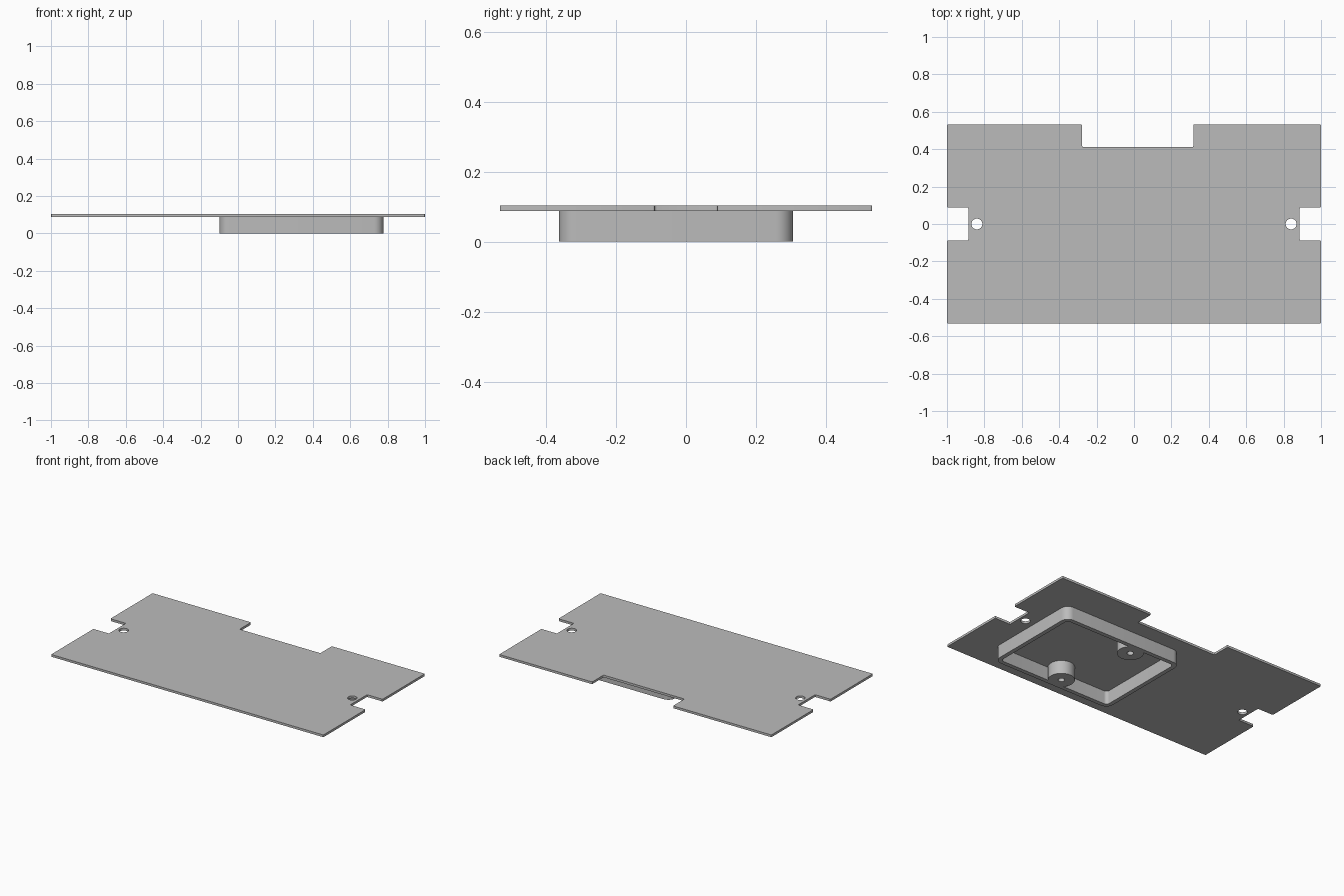
import bpy, bmesh
from math import pi, sin, cos, tau, radians
from mathutils import Vector

cube = bpy.data.objects.get("Cube")
if cube:
    bpy.data.objects.remove(cube, do_unlink=True)

grey = bpy.data.materials.new("plain_grey")
grey.use_nodes = True
grey.diffuse_color = (0.5, 0.5, 0.5, 1)
grey.node_tree.nodes["Principled BSDF"].inputs["Base Color"].default_value = (0.5, 0.5, 0.5, 1)


def circle(x, y, r, n=40):
    return [(x + r * cos(tau * i / n), y + r * sin(tau * i / n)) for i in range(n)]


def rounded(points, r, steps):
    """Replace every right-angled corner of a closed outline with an arc."""
    loop = []
    for i, p in enumerate(points):
        p = Vector(p)
        u = (Vector(points[i - 1]) - p).normalized()
        v = (Vector(points[(i + 1) % len(points)]) - p).normalized()
        centre = p + (u + v) * r
        for k in range(steps + 1):
            t = pi / 2 * k / steps
            loop.append(centre - v * r * cos(t) - u * r * sin(t))
    return loop


def rectangle(x0, x1, y0, y1):
    return [(x0, y0), (x1, y0), (x1, y1), (x0, y1)]


def extrude_profile(name, loops, z0, z1):
    """Solid from an outer outline followed by hole outlines."""
    curve = bpy.data.curves.new(name, "CURVE")
    curve.dimensions = "2D"
    curve.fill_mode = "BOTH"
    curve.extrude = (z1 - z0) / 2
    for loop in loops:
        spline = curve.splines.new("POLY")
        spline.points.add(len(loop) - 1)
        for point, (x, y) in zip(spline.points, loop):
            point.co = (x, y, 0, 1)
        spline.use_cyclic_u = True
    obj = bpy.data.objects.new(name, curve)
    bpy.context.collection.objects.link(obj)
    obj.location.z = (z0 + z1) / 2
    bpy.ops.object.select_all(action="DESELECT")
    obj.select_set(True)
    bpy.context.view_layer.objects.active = obj
    bpy.ops.object.convert(target="MESH")
    obj = bpy.context.object
    bm = bmesh.new()
    bm.from_mesh(obj.data)
    bmesh.ops.remove_doubles(bm, verts=bm.verts, dist=0.0001)
    bmesh.ops.recalc_face_normals(bm, faces=bm.faces)
    bm.to_mesh(obj.data)
    bm.free()
    obj.data.materials.clear()
    obj.data.materials.append(grey)
    bpy.ops.object.shade_smooth_by_angle(angle=radians(30))
    return obj


UNDERSIDE, TOP = 0.088, 0.103

# Notched cover plate with two screw holes
W, D, SIDE, HALF = 1.0, 0.532, 0.886, 0.089
outline = [
    (-W, -D), (W, -D), (W, -HALF), (SIDE, -HALF), (SIDE, HALF), (W, HALF), (W, D),
    (0.317, D), (0.317, 0.412), (-0.277, 0.412), (-0.277, D),
    (-W, D), (-W, HALF), (-SIDE, HALF), (-SIDE, -HALF), (-W, -HALF),
]
holes = [circle(side * 0.84, 0, 0.029) for side in (-1, 1)]
extrude_profile("cover_plate", [rounded(outline, 0.006, 3)] + holes, UNDERSIDE, TOP)

# Rounded rim under the plate
x0, x1, y0, y1, wall = -0.099, 0.777, -0.363, 0.306, 0.028
extrude_profile("rim_frame", [
    rounded(rectangle(x0, x1, y0, y1), 0.05, 8),
    rounded(rectangle(x0 + wall, x1 - wall, y0 + wall, y1 - wall), 0.022, 8),
], 0, UNDERSIDE)

# Screw bosses set against the front and back walls of the rim
for name, x, y in (("front_boss", 0.325, -0.283), ("back_boss", 0.216, 0.223)):
    extrude_profile(name, [circle(x, y, 0.08), circle(x, y, 0.02)], 0, UNDERSIDE)
